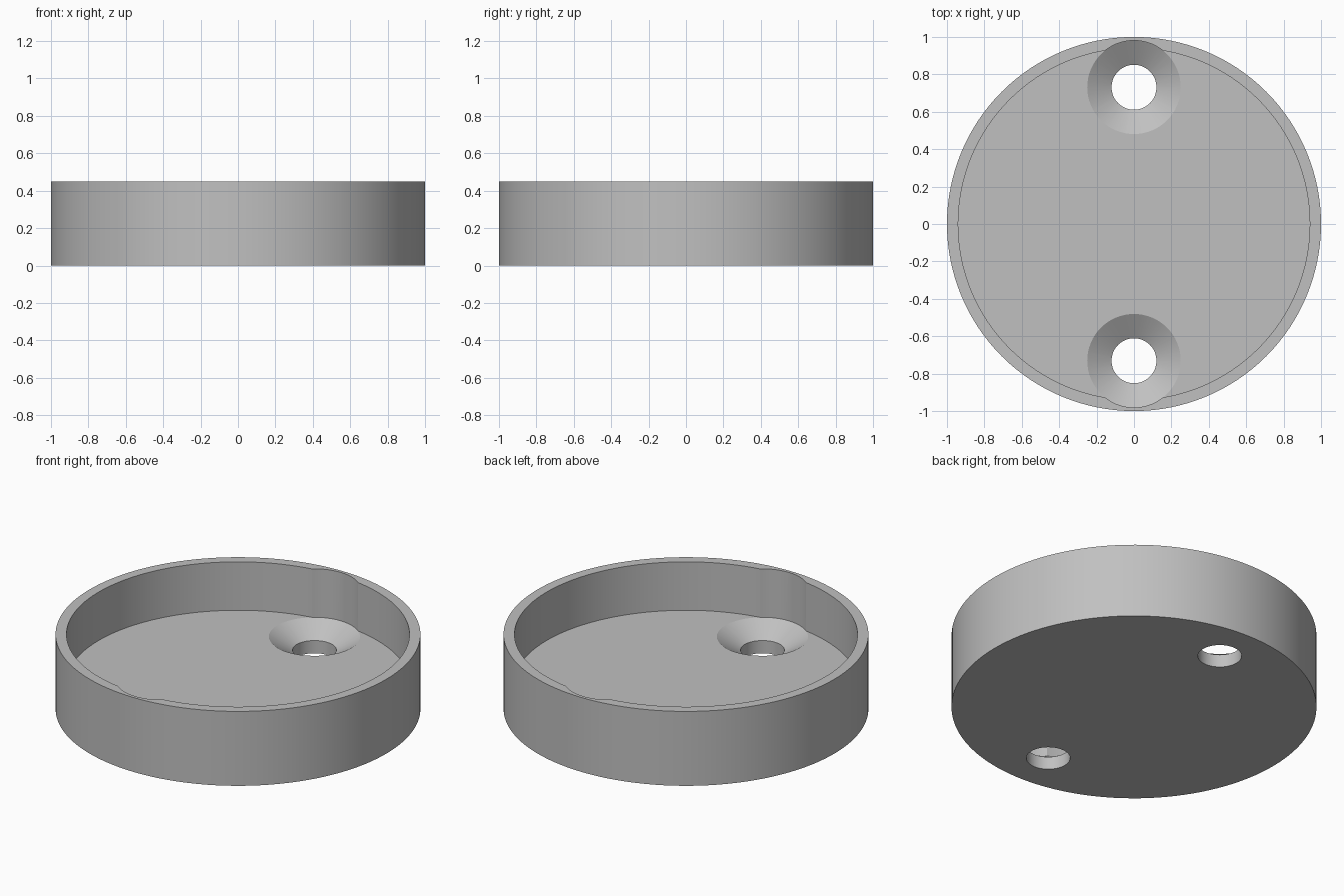
import bpy
import bmesh
import math

cube = bpy.data.objects.get("Cube")
if cube:
    bpy.data.objects.remove(cube, do_unlink=True)

RADIUS, INNER, HEIGHT, FLOOR = 1.0, 0.94, 0.45, 0.157
HOLE_Y, HOLE_R, SINK_R, SINK_Z = 0.731, 0.12, 0.25, 0.077

grey = bpy.data.materials.new("plain grey")
grey.use_nodes = True
colour = (0.53, 0.53, 0.53, 1)
grey.diffuse_color = colour
grey.node_tree.nodes["Principled BSDF"].inputs["Base Color"].default_value = colour


def lathe(name, profile, segments, y=0):
    """Turn a closed (radius, z) profile that starts and ends on the axis."""
    bm = bmesh.new()
    verts = [bm.verts.new((r, 0, z)) for r, z in profile]
    edges = [bm.edges.new(pair) for pair in zip(verts, verts[1:])]
    bmesh.ops.spin(bm, geom=verts + edges, cent=(0, 0, 0), axis=(0, 0, 1),
                   angle=math.tau, steps=segments, use_merge=True)
    bmesh.ops.remove_doubles(bm, verts=bm.verts, dist=1e-5)
    bmesh.ops.recalc_face_normals(bm, faces=bm.faces)
    mesh = bpy.data.meshes.new(name)
    bm.to_mesh(mesh)
    bm.free()
    mesh.materials.append(grey)
    obj = bpy.data.objects.new(name, mesh)
    obj.location.y = y
    bpy.context.collection.objects.link(obj)
    return obj


# Shallow round cup with a flat floor
cup = lathe("round_cup", [(0, 0), (RADIUS, 0), (RADIUS, HEIGHT), (INNER, HEIGHT),
                          (INNER, FLOOR), (0, FLOOR)], 128)
bpy.context.view_layer.objects.active = cup
cup.select_set(True)

# Countersunk screw holes, whose head clearance also notches the wall
for side in (-1, 1):
    cutter = lathe("screw_hole_cutter",
                   [(0, -0.1), (HOLE_R, -0.1), (HOLE_R, SINK_Z), (SINK_R, FLOOR),
                    (SINK_R, HEIGHT + 0.1), (0, HEIGHT + 0.1)], 64, side * HOLE_Y)
    cutter.hide_render = True
    cut = cup.modifiers.new("screw hole", "BOOLEAN")
    cut.operation = "DIFFERENCE"
    cut.solver = "EXACT"
    cut.object = cutter
    bpy.ops.object.modifier_apply(modifier=cut.name)
    bpy.data.objects.remove(cutter, do_unlink=True)

bpy.ops.object.shade_smooth_by_angle(angle=math.radians(25))
